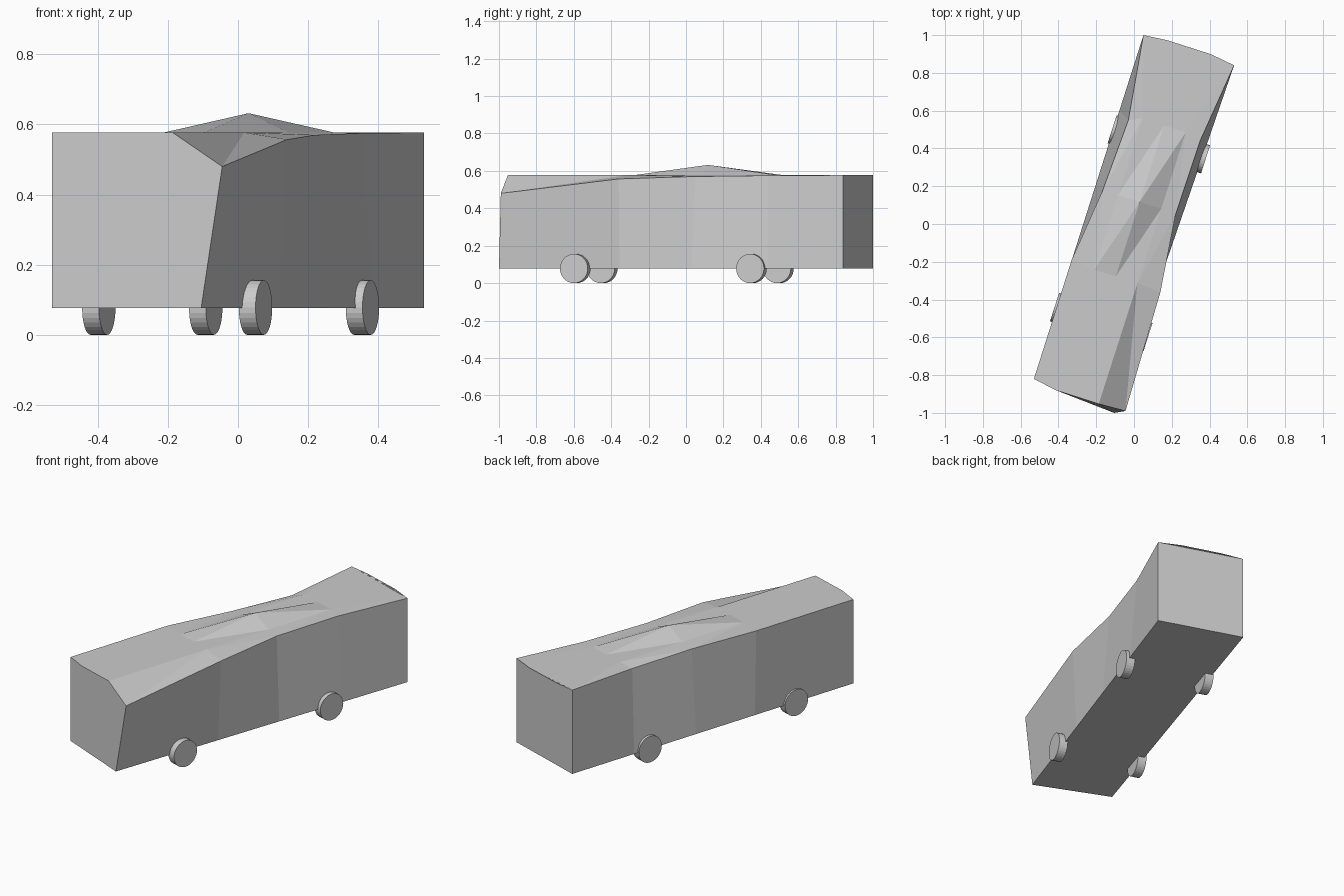
import bpy, bmesh, math
from mathutils import Vector

cube = bpy.data.objects.get("Cube")
if cube:
    bpy.data.objects.remove(cube, do_unlink=True)

grey = bpy.data.materials.new("light_grey")
grey.use_nodes = True
COLOUR = (0.6, 0.6, 0.6, 1)
grey.diffuse_color = COLOUR
grey.node_tree.nodes["Principled BSDF"].inputs["Base Color"].default_value = COLOUR

FLOOR, ROOF, PEAK = 0.077, 0.577, 0.632
ALONG = Vector((0.305, 0.952, 0))    # front to back
ACROSS = Vector((0.952, -0.305, 0))  # left edge to right edge


def add_object(name, bm):
    bmesh.ops.recalc_face_normals(bm, faces=bm.faces)
    mesh = bpy.data.meshes.new(name)
    bm.to_mesh(mesh)
    bm.free()
    mesh.materials.append(grey)
    obj = bpy.data.objects.new(name, mesh)
    bpy.context.collection.objects.link(obj)
    return obj


# Roof edges, front to back
left_edge = [(-0.53, -0.82, ROOF), (-0.33, -0.19, ROOF), (-0.165, 0.18, 0.567),
             (-0.03, 0.55, 0.555), (0.05, 1.0, ROOF)]
right_edge = [(-0.045, -0.99, 0.48), (0.14, -0.36, 0.557), (0.22, 0.05, 0.57),
              (0.35, 0.44, 0.575), (0.53, 0.84, ROOF)]

# Body shell: a roof grid with a raised centre, side strips, ends and floor
bm = bmesh.new()
centre = Vector((0.03, 0.117, ROOF))
rows = []
for i, step in enumerate((-1.085, -0.415, 0, 0.425, 0.86)):
    row = [bm.verts.new(left_edge[i])]
    for j in (-1, 0, 1):
        point = centre + ALONG * step + ACROSS * (0.12 * j)
        if i == 2 and j == 0:
            point.z = PEAK
        row.append(bm.verts.new(point))
    row.append(bm.verts.new(right_edge[i]))
    rows.append(row)


def sill(front, back):
    a, b = Vector(front), Vector(back)
    return [bm.verts.new(a.lerp(b, t)) for t in (0, 0.35, 0.56, 0.78, 1)]


left_sill = sill((-0.53, -0.82, FLOOR), (0.05, 1.0, FLOOR))
right_sill = sill((-0.105, -1.0, FLOOR), (0.53, 0.84, FLOOR))

for i in range(4):
    for j in range(4):
        a, b, c, d = rows[i][j], rows[i][j + 1], rows[i + 1][j + 1], rows[i + 1][j]
        if (i + j) % 2 and (i, j) not in ((1, 2), (2, 1)):
            bm.faces.new((a, b, d))
            bm.faces.new((b, c, d))
        else:
            bm.faces.new((a, b, c))
            bm.faces.new((a, c, d))
    bm.faces.new((left_sill[i], rows[i][0], rows[i + 1][0], left_sill[i + 1]))
    bm.faces.new((right_sill[i], right_sill[i + 1], rows[i + 1][4], rows[i][4]))
    bm.faces.new((left_sill[i], left_sill[i + 1], right_sill[i + 1], right_sill[i]))
for end in (0, 4):
    bm.faces.new([left_sill[end]] + rows[end] + [right_sill[end]])
add_object("body", bm)

# Wheels
RADIUS, WIDTH, SIDES = 0.078, 0.05, 32
wheels = {"front_right_wheel": (0.05, -0.592), "rear_right_wheel": (0.355, 0.35),
          "front_left_wheel": (-0.397, -0.448), "rear_left_wheel": (-0.092, 0.494)}
for name, (x, y) in wheels.items():
    bm = bmesh.new()
    bmesh.ops.create_cone(bm, cap_ends=True, segments=SIDES, radius1=RADIUS,
                          radius2=RADIUS, depth=WIDTH)
    wheel = add_object(name, bm)
    wheel.location = (x, y, RADIUS)
    wheel.rotation_euler = ACROSS.to_track_quat('Z', 'Y').to_euler()
